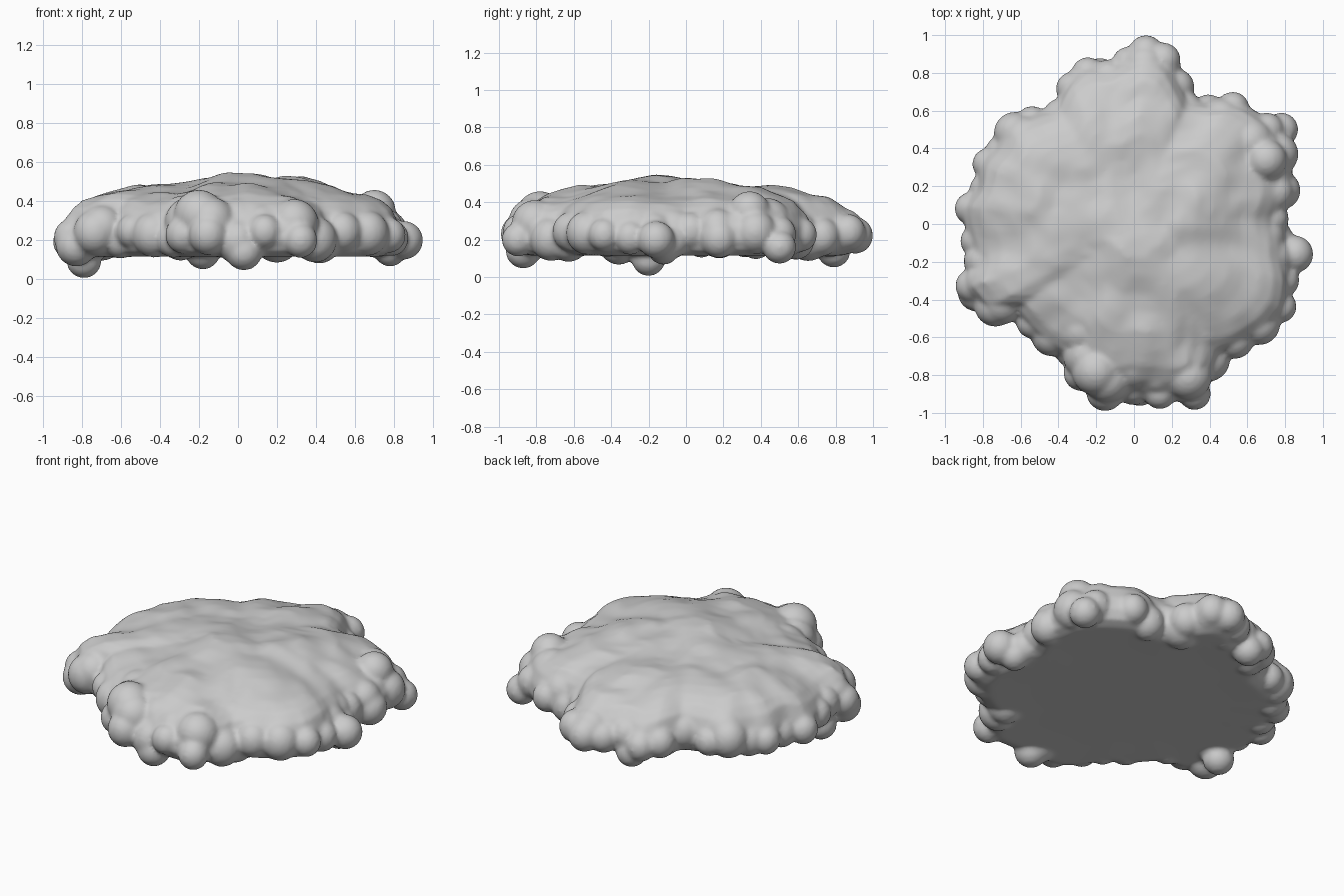
import bpy, bmesh, math, random
from mathutils import Vector, Matrix, noise

if "Cube" in bpy.data.objects:
    bpy.data.objects.remove(bpy.data.objects["Cube"])

random.seed(4)

# Plan outline, counter-clockwise from the right side
OUTLINE = [(.84, -.08), (.82, .03), (.88, .2), (.86, .42), (.78, .55), (.58, .68), (.45, .67),
           (.31, .69), (.25, .82), (.17, .96), (.07, 1), (-.03, .94), (-.15, .87), (-.27, .88),
           (-.36, .80), (-.44, .65), (-.6, .6), (-.72, .55), (-.78, .42), (-.85, .35), (-.87, .2),
           (-.95, .09), (-.92, -.1), (-.9, -.22), (-.94, -.36), (-.83, -.49), (-.68, -.48),
           (-.6, -.58), (-.5, -.68), (-.37, -.75), (-.31, -.88), (-.17, -.99), (0, -.96),
           (.15, -.98), (.35, -.98), (.45, -.82), (.48, -.72), (.6, -.69), (.75, -.6),
           (.85, -.48), (.87, -.33), (.84, -.2)]
POLAR = sorted((math.atan2(y, x) % math.tau, math.hypot(x, y)) for x, y in OUTLINE)


def radius_at(a):
    pts = [(POLAR[-1][0] - math.tau, POLAR[-1][1])] + POLAR + [(POLAR[0][0] + math.tau, POLAR[0][1])]
    for (a0, r0), (a1, r1) in zip(pts, pts[1:]):
        if a0 <= a <= a1:
            return r0 + (r1 - r0) * (a - a0) / max(a1 - a0, 1e-6)
    return 0.9


def ball(bm, pos, r, squash=1.0):
    m = Matrix.Translation(pos) @ Matrix.Diagonal((1, 1, squash, 1))
    bmesh.ops.create_icosphere(bm, subdivisions=3, radius=r, matrix=m)


# Cross-section: (fraction of the outline radius, height)
PROFILE = [(.25, .12), (.6, .12), (.85, .115), (.92, .14), (.955, .2), (.95, .27), (.91, .34),
           (.85, .39), (.77, .425), (.68, .45), (.58, .475), (.48, .49), (.38, .50), (.28, .505),
           (.18, .51), (.08, .515)]
N = 120

# Main slab: flat underside, rippled domed top
bm = bmesh.new()
rings = []
for i, (f, z) in enumerate(PROFILE):
    ring = []
    for k in range(N):
        a = math.tau * k / N
        r = radius_at(a) * f
        x, y = r * math.cos(a), r * math.sin(a)
        h = z
        if i > 5:
            p = Vector((x, y, z))
            h += .035 * noise.noise(p * 3.2) + .022 * noise.noise(p * 7 + Vector((5, 2, 0)))
            h += .035 * math.exp(-((x - .05) ** 2 + (y + .2) ** 2) / .02)
            h -= .05 * max(0, abs(y) - .75) / .25
        ring.append(bm.verts.new((x, y, h)))
    rings.append(ring)
for lo, hi in zip(rings, rings[1:]):
    for k in range(N):
        bm.faces.new((lo[k], lo[(k + 1) % N], hi[(k + 1) % N], hi[k]))
bm.faces.new(rings[0][::-1])
bm.faces.new(rings[-1])

# Two tiers of lumps around the rim
for x, y in OUTLINE:
    d = Vector((x, y, 0))
    u = d.normalized()
    r = random.uniform(.085, .115)
    p = d - u * r
    ball(bm, (p.x, p.y, random.uniform(.19, .25)), r, 1.05)
    r2 = random.uniform(.10, .14)
    q = d - u * (r2 + random.uniform(.03, .08))
    ball(bm, (q.x, q.y, random.uniform(.25, .30) - .05 * (y > .75)), r2, 1.0)

# Separate lumps that stick out or hang below the rim
for x, y, z, r in [(.85, -.16, .2, .1), (-.79, -.2, .095, .09), (.03, -.87, .14, .095),
                   (-.18, .79, .14, .09), (.78, -.12, .15, .085), (-.83, -.36, .17, .105),
                   (.70, .34, .35, .11), (-.2, -.78, .33, .13), (.78, .5, .16, .09)]:
    ball(bm, (x, y, z), r)

me = bpy.data.meshes.new("lumpy_mound")
bm.to_mesh(me)
bm.free()
mound = bpy.data.objects.new("lumpy_mound", me)
bpy.context.collection.objects.link(mound)
bpy.context.view_layer.objects.active = mound
mound.select_set(True)

# Fuse everything into one soft skin
rm = mound.modifiers.new("fuse", 'REMESH')
rm.mode = 'VOXEL'
rm.voxel_size = .014
sm = mound.modifiers.new("soften", 'SMOOTH')
sm.factor = .5
sm.iterations = 5
rm.use_smooth_shade = True
bpy.ops.object.shade_smooth()
